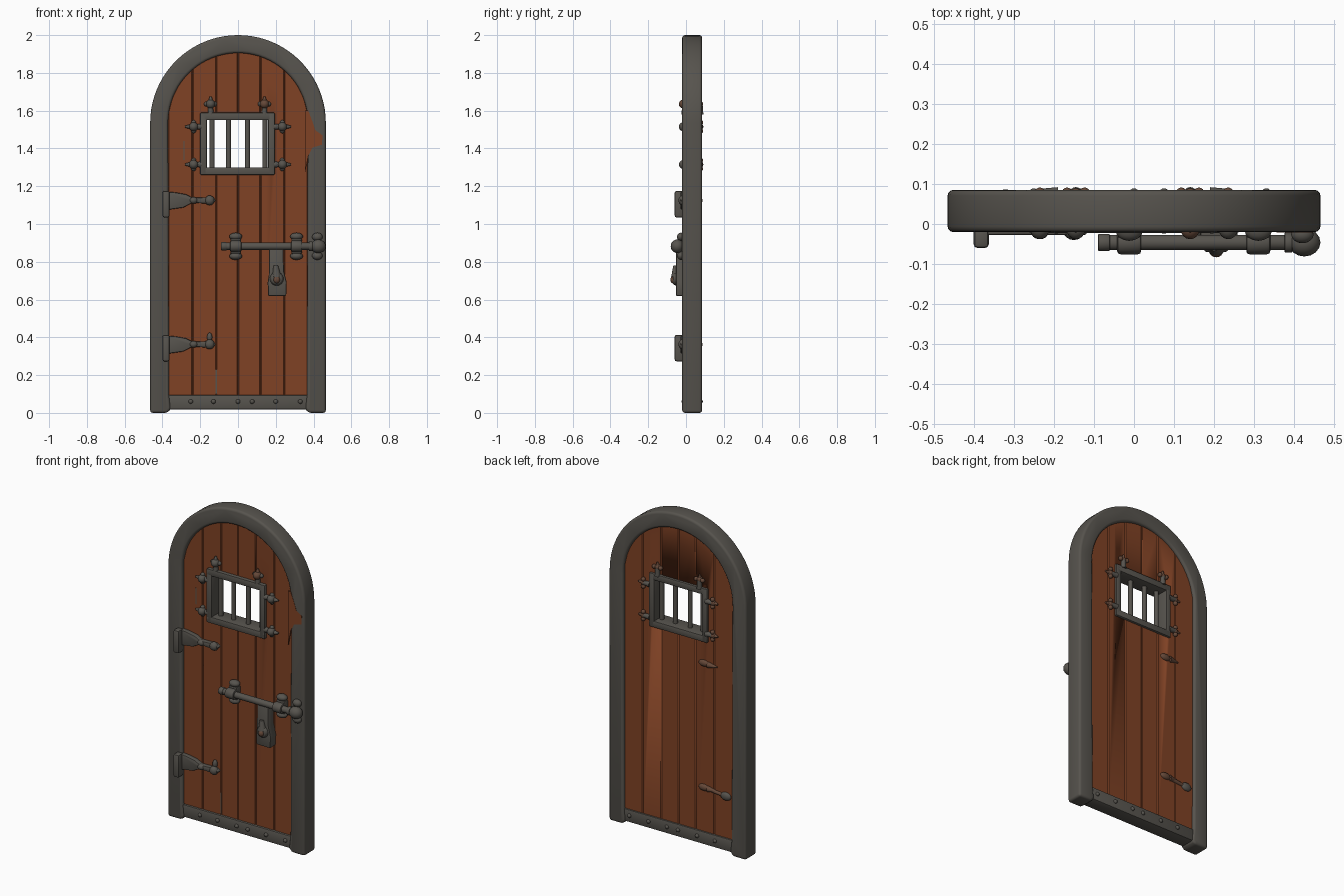
import bpy, bmesh, math
from mathutils import Matrix, Vector

if "Cube" in bpy.data.objects:
    bpy.data.objects.remove(bpy.data.objects["Cube"])


def material(name, rgb):
    m = bpy.data.materials.new(name)
    m.diffuse_color = (*rgb, 1)
    m.use_nodes = True
    m.node_tree.nodes["Principled BSDF"].inputs["Base Color"].default_value = m.diffuse_color
    return m


IRON = material("iron_grey", (0.095, 0.088, 0.076))
WOOD = material("red_brown_wood", (0.215, 0.054, 0.018))
RUST = material("rusty_iron", (0.13, 0.065, 0.04))


def finish(name, bm, mat, bevel=0.0, seg=2):
    bmesh.ops.recalc_face_normals(bm, faces=bm.faces)
    if bevel:
        sharp = [e for e in bm.edges if len(e.link_faces) == 2 and e.calc_face_angle(0) > 0.7]
        bmesh.ops.bevel(bm, geom=sharp, offset=bevel, segments=seg, profile=0.5,
                        affect='EDGES', clamp_overlap=True)
    me = bpy.data.meshes.new(name)
    bm.to_mesh(me)
    bm.free()
    me.materials.append(mat)
    ob = bpy.data.objects.new(name, me)
    bpy.context.collection.objects.link(ob)
    bpy.ops.object.select_all(action='DESELECT')
    ob.select_set(True)
    bpy.context.view_layer.objects.active = ob
    bpy.ops.object.shade_smooth_by_angle(angle=math.radians(35))
    return ob


def prism(name, pts, y0, y1, mat, bevel=0.0, seg=2):
    """Outline in x,z pushed from y0 to y1."""
    bm = bmesh.new()
    f = bm.faces.new([bm.verts.new((x, y0, z)) for x, z in pts])
    r = bmesh.ops.extrude_face_region(bm, geom=[f])
    vs = [v for v in r['geom'] if isinstance(v, bmesh.types.BMVert)]
    bmesh.ops.translate(bm, verts=vs, vec=(0, y1 - y0, 0))
    return finish(name, bm, mat, bevel, seg)


def box(name, x0, x1, y0, y1, z0, z1, mat, bevel=0.006):
    return prism(name, [(x0, z0), (x1, z0), (x1, z1), (x0, z1)], y0, y1, mat, bevel)


def ball(name, loc, size, mat):
    bm = bmesh.new()
    bmesh.ops.create_uvsphere(bm, u_segments=16, v_segments=10, radius=1)
    bmesh.ops.transform(bm, verts=bm.verts,
                        matrix=Matrix.Translation(loc) @ Matrix.Diagonal((*size, 1)))
    return finish(name, bm, mat)


def rod(name, a, b, r0, r1, mat, bevel=0.0):
    a, b = Vector(a), Vector(b)
    bm = bmesh.new()
    bmesh.ops.create_cone(bm, cap_ends=True, segments=18, radius1=r0, radius2=r1, depth=(b - a).length)
    rot = (b - a).to_track_quat('Z', 'Y').to_matrix().to_4x4()
    bmesh.ops.transform(bm, verts=bm.verts, matrix=Matrix.Translation((a + b) / 2) @ rot)
    return finish(name, bm, mat, bevel)


def arc(r, n, cz=1.535):
    return [(r * math.cos(math.pi * i / n), cz + r * math.sin(math.pi * i / n)) for i in range(n + 1)]


# arched stone-like surround with rounded edges
outer, inner = arc(0.465, 40), arc(0.37, 40)
prism("arched_frame", [(0.465, 0)] + outer + [(-0.465, 0), (-0.375, 0), (-0.355, 0.02), (-0.365, 0.1)]
      + inner[::-1] + [(0.365, 0.1), (0.355, 0.02), (0.375, 0)], -0.02, 0.085, IRON, 0.016, 3)

# wooden planks, cut open for the window
edges = [-0.371, -0.24, -0.115, 0.0, 0.12, 0.245, 0.371]
cutter = box("window_cutter", -0.185, 0.18, -0.2, 0.2, 1.28, 1.57, IRON, 0)
cutter.hide_render = True
for i, (a, b) in enumerate(zip(edges, edges[1:])):
    xs = [b + (a - b) * k / 8 for k in range(9)]
    top = [(x, 1.535 + math.sqrt(max(0.375 ** 2 - x * x, 0))) for x in xs]
    p = prism(f"plank_{i + 1}", [(a, 0.05), (b, 0.05)] + top, 0.0, 0.068, WOOD, 0.005, 1)
    mod = p.modifiers.new("window", 'BOOLEAN')
    mod.object = cutter
    mod.solver = 'EXACT'
    bpy.ops.object.modifier_apply(modifier=mod.name)
bpy.data.objects.remove(cutter)

# wood-coloured patch over the right side of the frame
prism("wood_patch", [(0.355, 1.27), (0.372, 1.36), (0.395, 1.405), (0.445, 1.42), (0.447, 1.47),
                     (0.41, 1.495), (0.395, 1.54), (0.372, 1.6), (0.355, 1.6)], -0.0215, -0.015, WOOD)

# short cracks in the wood
for n, (x, z0, z1) in enumerate([(-0.115, 0.1, 0.23), (-0.285, 1.34, 1.44)]):
    box(f"crack_{n + 1}", x - 0.003, x + 0.003, -0.001, 0.004, z0, z1, IRON, 0)

# bottom kick bar with studs on both sides
box("bottom_bar", -0.37, 0.37, -0.012, 0.077, 0.018, 0.095, IRON, 0.008)
for x in (-0.25, -0.13, 0.0, 0.075, 0.2, 0.33):
    for y in (-0.012, 0.077):
        ball("bar_stud", (x, y, 0.06), (0.012, 0.012, 0.012), IRON)

# barred window
box("window_frame_left", -0.2, -0.165, -0.022, 0.082, 1.26, 1.59, IRON)
box("window_frame_right", 0.16, 0.195, -0.022, 0.082, 1.26, 1.59, IRON)
box("window_frame_bottom", -0.2, 0.195, -0.022, 0.082, 1.26, 1.3, IRON)
box("window_frame_top", -0.2, 0.195, -0.022, 0.082, 1.55, 1.59, IRON)
for x in (-0.137, -0.05, 0.05, 0.142):
    rod("window_bar", (x, 0.03, 1.28), (x, 0.03, 1.57), 0.0135, 0.0135, IRON)

# pointed studs fixing the window frame, front and back
studs = [(-0.145, 1.635, 0, 1), (0.14, 1.635, 0, 1), (-0.235, 1.515, -1, 0),
         (-0.235, 1.315, -1, 0), (0.235, 1.515, 1, 0), (0.235, 1.315, 1, 0)]
for x, z, dx, dz in studs:
    for y, s, mat in ((-0.012, 1.0, IRON), (0.072, 0.75, RUST)):
        rusty = RUST if (x, dz) == (0.14, 1) else mat
        ball("stud_head", (x, y, z), (0.024 * s, 0.026 * s if y < 0 else 0.017, 0.024 * s), rusty)
        rod("stud_tip", (x, y, z), (x + dx * 0.045 * s, y + 0.004, z + dz * 0.04 * s), 0.018 * s, 0.005, rusty)
        rod("stud_stem", (x, y + 0.004, z), (x - dx * 0.045, y + 0.004, z - dz * 0.055), 0.012, 0.016, IRON)
        for k in (-1, 1):
            ball("stud_lobe", (x + k * dz * 0.022, y + 0.006, z + k * dx * 0.022), (0.013, 0.013, 0.013), mat)

# strap hinges
for z in (1.105, 0.343):
    box("hinge_knuckle", -0.4, -0.362, -0.06, -0.01, z - 0.07, z + 0.07, IRON, 0.01)
    prism("hinge_strap", [(-0.375, z - 0.03), (-0.29, z - 0.018), (-0.24, z + 0.008), (-0.18, z + 0.004),
                          (-0.13, z + 0.008), (-0.115, z + 0.022), (-0.14, z + 0.038), (-0.18, z + 0.036),
                          (-0.24, z + 0.034), (-0.275, z + 0.052), (-0.33, z + 0.062), (-0.375, z + 0.066)],
          -0.028, 0.005, IRON, 0.006)
    ball("hinge_rivet", (-0.235, -0.02, z + 0.02), (0.022, 0.018, 0.018), IRON)
    ball("hinge_tip", (-0.15, -0.018, z + 0.02), (0.026, 0.022, 0.026), IRON)
    # ends showing through at the back
    rod("back_hinge_tip", (-0.2, 0.07, z + 0.02), (-0.26, 0.07, z + 0.02), 0.018, 0.004, RUST)
    ball("back_hinge_rivet", (-0.17, 0.068, z + 0.022), (0.035, 0.016, 0.02), RUST)
ball("hinge_lobe_top", (-0.15, -0.008, 0.4), (0.014, 0.014, 0.025), IRON)
ball("back_hinge_knob", (-0.32, 0.07, 0.35), (0.035, 0.016, 0.025), IRON)
rod("back_hinge_arm", (-0.2, 0.068, 0.362), (-0.33, 0.068, 0.35), 0.011, 0.011, RUST)

# sliding bolt
Z, Y = 0.882, -0.046
rod("bolt_rod", (-0.085, Y, Z), (0.44, Y, Z), 0.019, 0.019, IRON, 0.004)
rod("bolt_end_ring", (-0.09, Y, Z), (-0.06, Y, Z), 0.022, 0.022, IRON, 0.004)
for x in (-0.012, 0.31):
    rod("bolt_collar", (x - 0.03, Y, Z), (x + 0.03, Y, Z), 0.03, 0.03, IRON, 0.008)
    box("collar_plate", x - 0.028, x + 0.028, -0.035, 0.005, Z - 0.04, Z + 0.04, IRON)
    for s in (-1, 1):
        ball("collar_lobe", (x, -0.016, Z + s * 0.052), (0.034, 0.026, 0.02), IRON)
ball("bolt_knob", (0.425, Y, Z), (0.04, 0.035, 0.036), IRON)
rod("bolt_knob_ring", (0.375, Y, Z), (0.395, Y, Z), 0.026, 0.026, IRON, 0.004)
for s in (-1, 1):
    ball("knob_lobe", (0.42, -0.026, Z + s * 0.05), (0.028, 0.022, 0.022), IRON)

# hasp plate hanging from the bolt, with its lock knob
prism("hasp_plate", [(0.165, 0.87), (0.163, 0.73), (0.157, 0.69), (0.16, 0.618), (0.255, 0.618),
                     (0.258, 0.69), (0.243, 0.75), (0.24, 0.87)], -0.053, 0.005, IRON, 0.008)
rod("hasp_boss", (0.205, -0.045, 0.71), (0.205, -0.07, 0.71), 0.04, 0.028, IRON, 0.005)
rod("hasp_stem", (0.205, -0.055, 0.72), (0.2, -0.055, 0.78), 0.024, 0.012, IRON)
ball("hasp_knob", (0.205, -0.066, 0.705), (0.018, 0.017, 0.02), RUST)
